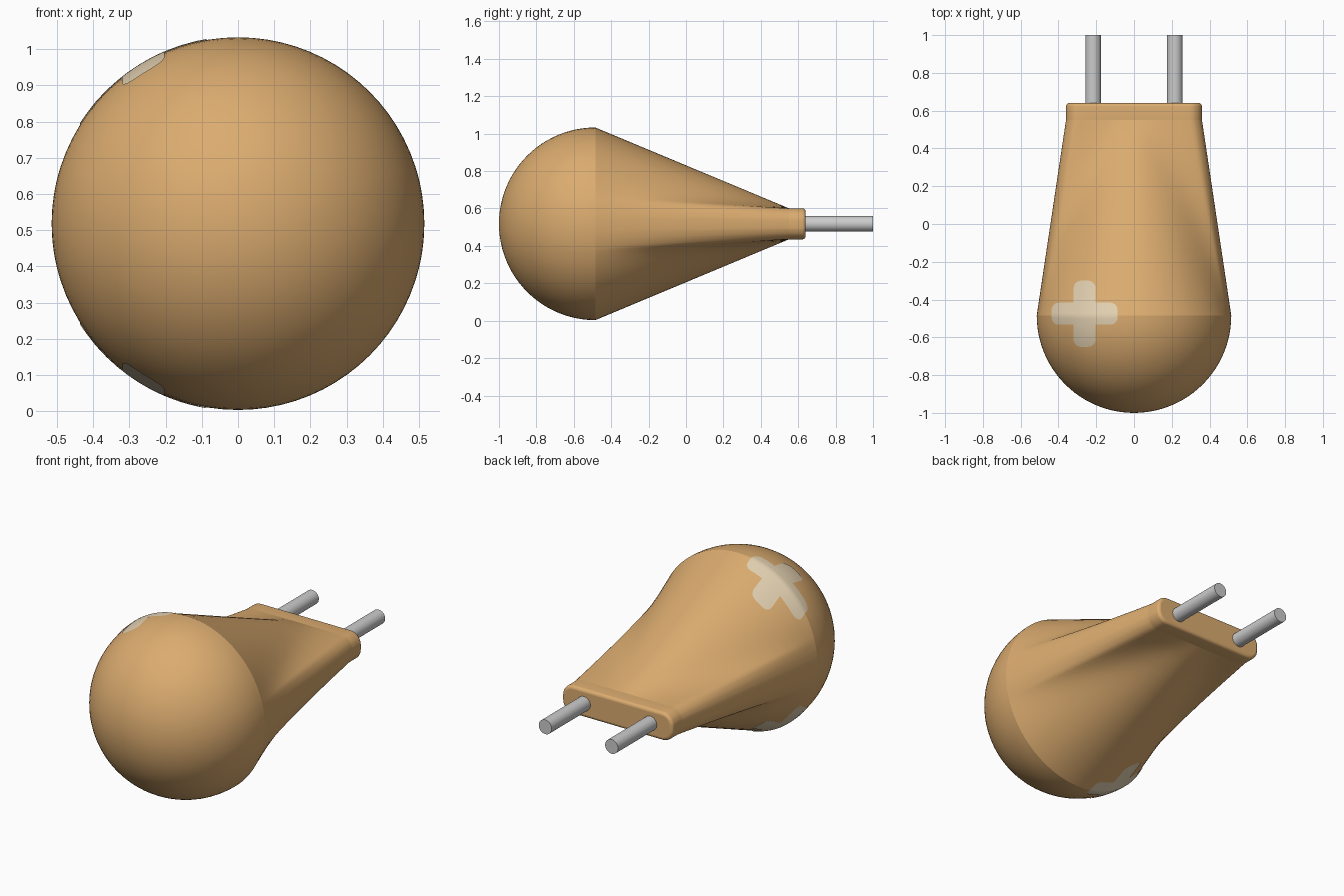
import bpy, bmesh, math
from mathutils import Vector
from mathutils.bvhtree import BVHTree

if "Cube" in bpy.data.objects:
    bpy.data.objects.remove(bpy.data.objects["Cube"])

R, CZ, Y0 = 0.515, 0.518, -0.485      # dome radius, axis height, dome centre
HW, HH, CR = 0.36, 0.083, 0.07        # neck half width, half height, corner radius
Y1, Y2 = 0.55, 0.64                   # neck start and end


def material(name, rgb):
    m = bpy.data.materials.new(name)
    m.diffuse_color = (*rgb, 1)
    m.use_nodes = True
    m.node_tree.nodes["Principled BSDF"].inputs["Base Color"].default_value = m.diffuse_color
    return m


def make_object(bm, name, mat=None):
    me = bpy.data.meshes.new(name)
    bm.to_mesh(me)
    ob = bpy.data.objects.new(name, me)
    bpy.context.collection.objects.link(ob)
    if mat:
        me.materials.append(mat)
    return ob


def rect_radius(a, inset=0.0):
    """Distance from the axis to the rounded rectangle at polar angle a."""
    w, h, r = HW - inset, HH - inset, CR - inset
    lo, hi = 0.0, 1.0
    for _ in range(30):
        m = (lo + hi) / 2
        qx = abs(m * math.cos(a)) - w + r
        qz = abs(m * math.sin(a)) - h + r
        d = math.hypot(max(qx, 0), max(qz, 0)) + min(max(qx, qz), 0) - r
        lo, hi = (m, hi) if d < 0 else (lo, m)
    return lo


# angles: even spread plus extra points around the rectangle's corners
quarter = {round(math.pi / 2 * i / 20, 4) for i in range(21)}
for i in range(9):
    t = math.pi / 2 * i / 8
    quarter.add(round(math.atan2(HH - CR + CR * math.sin(t),
                                 HW - CR + CR * math.cos(t)), 4))
quarter = sorted(a for a in quarter if a < math.pi / 2 - 0.01)
angles = []
for a in quarter:
    angles += [a, math.pi / 2, math.pi - a, math.pi + a, 3 * math.pi / 2, 2 * math.pi - a]
angles = sorted({round(a % (2 * math.pi), 4) for a in angles} - {6.2832})

# body: dome, loft from circle to rounded rectangle, straight neck, rounded rim
sections, sharp = [], []
for i in range(1, 25):
    t = math.pi / 2 * i / 24
    sections.append((Y0 - R * math.cos(t), [R * math.sin(t)] * len(angles)))
sharp.append(len(sections) - 1)
rect = [rect_radius(a) for a in angles]
for i in range(1, 17):
    t = i / 16
    sections.append((Y0 + (Y1 - Y0) * t, [R + (q - R) * t for q in rect]))
sharp.append(len(sections) - 1)
for i in range(5):
    t = math.pi / 2 * i / 4
    sections.append((Y2 - 0.018 + 0.018 * math.sin(t),
                     [rect_radius(a, 0.018 * (1 - math.cos(t))) for a in angles]))
sharp.append(len(sections) - 1)

bm = bmesh.new()
rings = [[bm.verts.new((r * math.cos(a), y, CZ + r * math.sin(a)))
          for a, r in zip(angles, rs)] for y, rs in sections]
tip = bm.verts.new((0, Y0 - R, CZ))
n = len(angles)
for i in range(n):
    j = (i + 1) % n
    bm.faces.new((tip, rings[0][i], rings[0][j]))
    for a, b in zip(rings, rings[1:]):
        bm.faces.new((a[i], b[i], b[j], a[j]))
bm.faces.new(rings[-1])
bmesh.ops.recalc_face_normals(bm, faces=bm.faces)
for f in bm.faces:
    f.smooth = True
for k in sharp:
    for i in range(n):
        bm.edges.get((rings[k][i], rings[k][(i + 1) % n])).smooth = False
tree = BVHTree.FromBMesh(bm)
make_object(bm, "body", material("tan", (0.71, 0.41, 0.16)))
bm.free()

# cross patches draped over the top and bottom of the body
cream = material("cream", (0.75, 0.62, 0.43))
PX, PY, L, W, C = -0.26, -0.475, 0.174, 0.058, 0.04


def cross_patch(name, side):
    bm = bmesh.new()
    arm = [(W, -W)]
    for s, start in ((-1, -math.pi / 2), (1, 0)):
        for i in range(7):
            t = start + math.pi / 2 * i / 6
            arm.append((L - C + C * math.cos(t), s * (W - C) + C * math.sin(t)))
    pts = []
    for k in range(4):
        c, s = round(math.cos(k * math.pi / 2)), round(math.sin(k * math.pi / 2))
        pts += [(PX + c * x - s * y, PY + s * x + c * y) for x, y in arm]
    bm.faces.new([bm.verts.new((x, y, 0)) for x, y in pts])
    # grid cuts so that the patch can bend
    cuts = [((PX + d * 0.0145, 0, 0), (1, 0, 0)) for d in range(-11, 12)]
    cuts += [((0, Y0 + d * 0.0145, 0), (0, 1, 0)) for d in range(-11, 13)]
    for co, no in cuts:
        bmesh.ops.bisect_plane(bm, geom=bm.verts[:] + bm.edges[:] + bm.faces[:],
                               plane_co=co, plane_no=no, dist=1e-5)
    bmesh.ops.triangulate(bm, faces=[f for f in bm.faces if len(f.verts) > 4])
    for v in bm.verts:
        hit, nor, _, _ = tree.ray_cast(Vector((v.co.x, v.co.y, CZ + side * 2)),
                                       Vector((0, 0, -side)))
        if hit:
            v.co = hit + nor * 0.003
    bm.normal_update()
    for f in bm.faces:
        f.smooth = True
        if f.normal.z * side < 0:
            f.normal_flip()
    make_object(bm, name, cream)
    bm.free()


cross_patch("top_patch", 1)
cross_patch("bottom_patch", -1)

# two metal pins at the back
for name, x in (("left_pin", -0.216), ("right_pin", 0.216)):
    bpy.ops.mesh.primitive_cylinder_add(vertices=32, radius=0.042, depth=0.4,
                                        location=(x, 0.8, CZ),
                                        rotation=(math.pi / 2, 0, 0))
    bpy.context.object.name = name
    bpy.ops.object.shade_smooth_by_angle()
